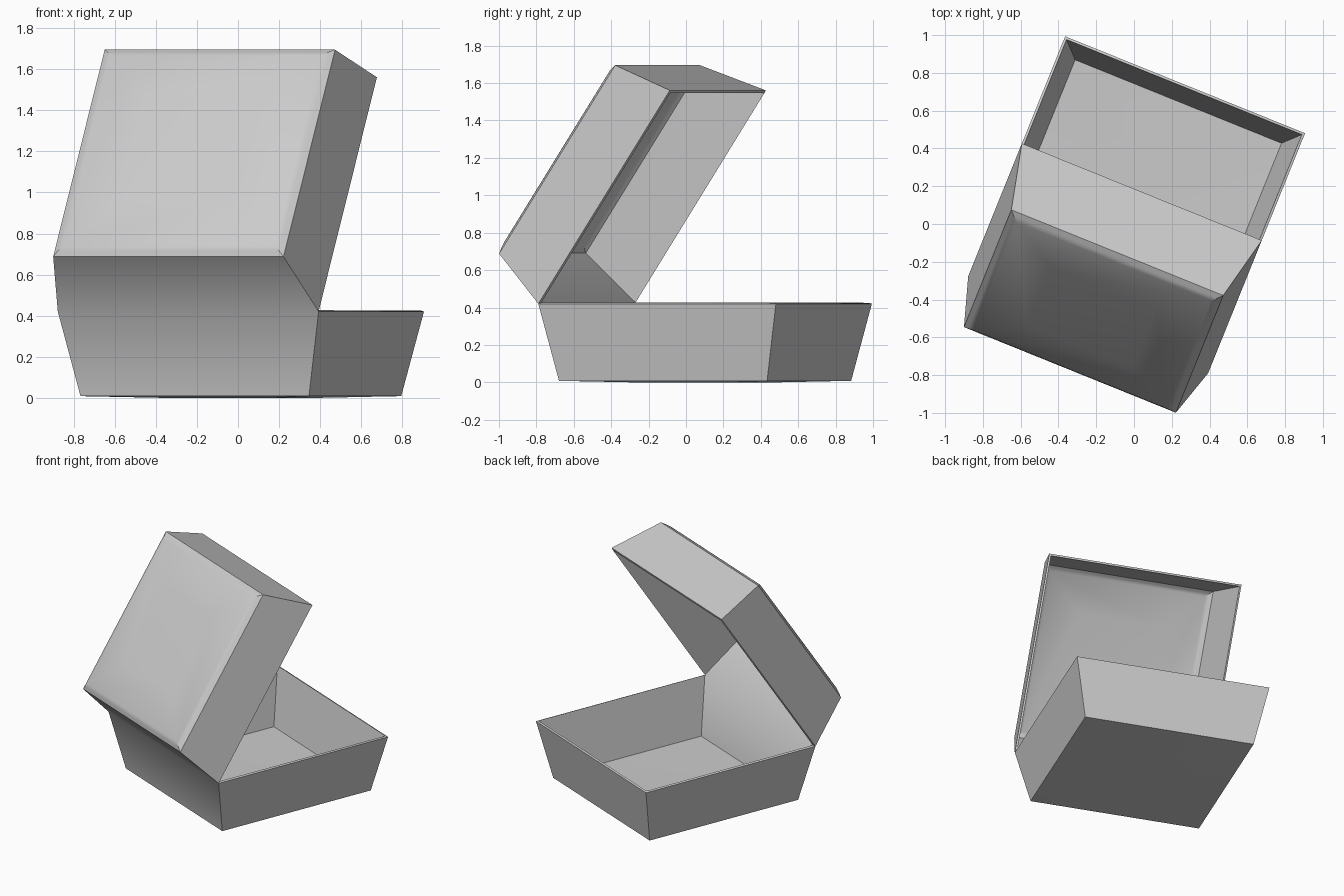
import bpy
import bmesh
import math
from mathutils import Matrix, Vector

cube = bpy.data.objects.get("Cube")
if cube:
    bpy.data.objects.remove(cube, do_unlink=True)

HALF = 0.685            # half width of the square rim
RIM_Z = 0.42            # height of the base rim and hinge
OPEN = math.radians(56.4)   # lid tilt above the base
CORNERS = [(-1, -1), (1, -1), (1, 1), (-1, 1)]


def base_point(a, b, depth):
    return Vector((a, b, RIM_Z - depth))


def lid_point(a, b, depth):
    run = b + HALF
    y = -HALF + run * math.cos(OPEN) - depth * math.sin(OPEN)
    z = RIM_Z + run * math.sin(OPEN) + depth * math.cos(OPEN)
    return Vector((a, y, z))


def add_tray(bm, place, profile, flip):
    """Loft square rings given as (half width, depth), then cap the last one."""
    rings = [[bm.verts.new(place(h * sx, h * sy, d)) for sx, sy in CORNERS]
             for h, d in profile]
    faces = []
    for outer, inner in zip(rings, rings[1:]):
        for i in range(4):
            j = (i + 1) % 4
            faces.append([outer[i], outer[j], inner[j], inner[i]])
    faces.append(rings[-1])
    for f in faces:
        bm.faces.new(f[::-1] if flip else f)


# Outer sheet: base tray and domed lid, welded along the hinge
bm = bmesh.new()
add_tray(bm, base_point, [(HALF, 0), (0.6, 0.412), (0.3, RIM_Z)], True)
add_tray(bm, lid_point, [(HALF, 0), (0.605, 0.363), (0.58, 0.378),
                         (0.555, 0.39), (0.3, 0.403)], False)
bmesh.ops.remove_doubles(bm, verts=bm.verts, dist=0.0005)
bm.transform(Matrix.Translation((0.014, 0.102, 0))
             @ Matrix.Rotation(math.radians(-22), 4, 'Z'))

mesh = bpy.data.meshes.new("hinged_box")
bm.to_mesh(mesh)
bm.free()
box = bpy.data.objects.new("hinged_box", mesh)
bpy.context.collection.objects.link(box)

# Single plain grey material
grey = bpy.data.materials.new("light_grey")
grey.use_nodes = True
colour = (0.6, 0.6, 0.6, 1)
grey.diffuse_color = colour
grey.node_tree.nodes["Principled BSDF"].inputs["Base Color"].default_value = colour
mesh.materials.append(grey)

# Thin walls grown inward, then smooth shading with sharp corners
bpy.ops.object.select_all(action='DESELECT')
box.select_set(True)
bpy.context.view_layer.objects.active = box
wall = box.modifiers.new("wall_thickness", 'SOLIDIFY')
wall.thickness = 0.014
wall.offset = -1
wall.use_even_offset = True
bpy.ops.object.modifier_apply(modifier=wall.name)
bpy.ops.object.shade_smooth_by_angle(angle=math.radians(35))
